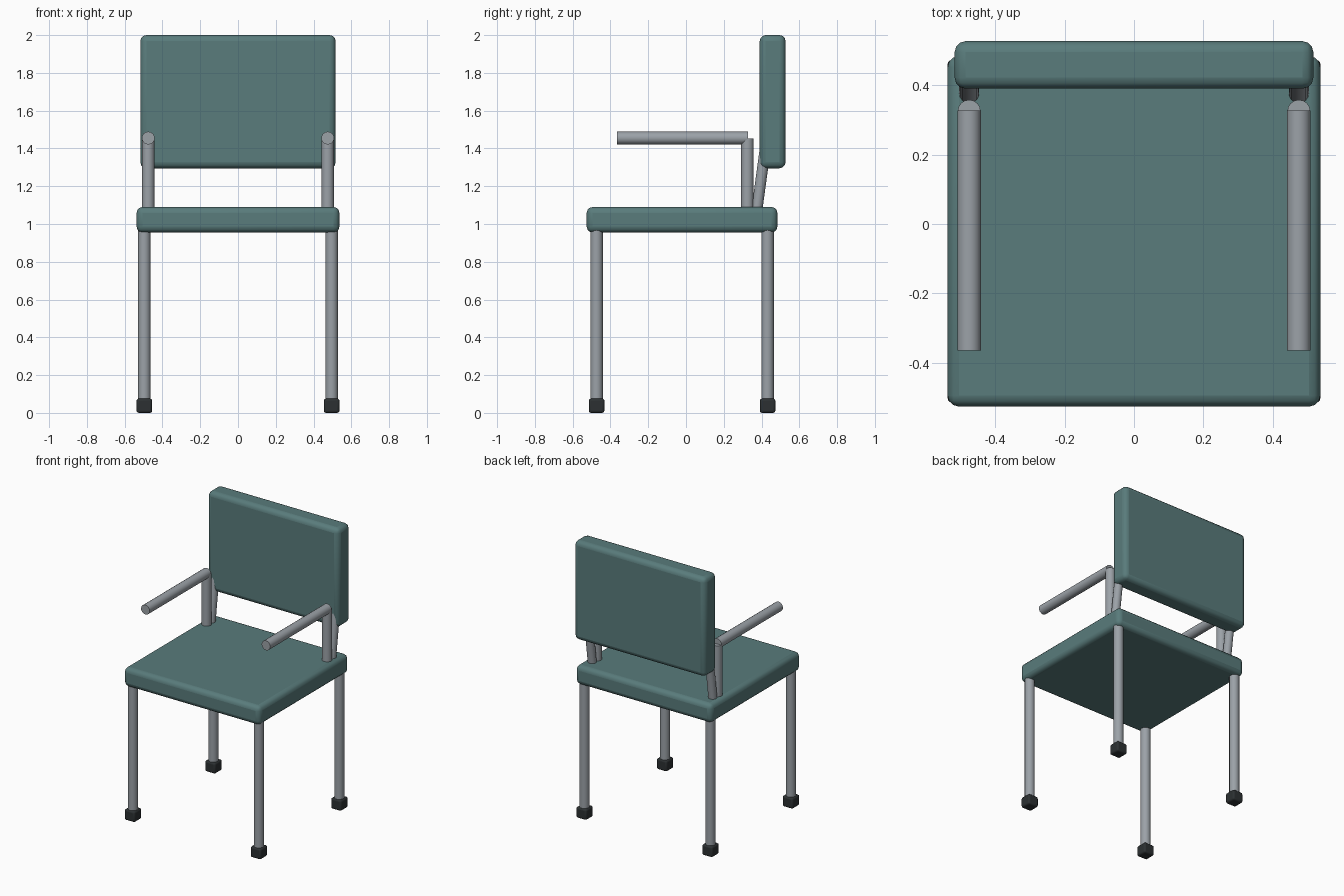
import bpy
from mathutils import Vector

if "Cube" in bpy.data.objects:
    bpy.data.objects.remove(bpy.data.objects["Cube"])


def material(name, color):
    m = bpy.data.materials.new(name)
    m.diffuse_color = (*color, 1)
    m.use_nodes = True
    m.node_tree.nodes["Principled BSDF"].inputs["Base Color"].default_value = m.diffuse_color
    return m


TEAL = material("teal_upholstery", (0.10, 0.20, 0.20))
METAL = material("grey_metal", (0.33, 0.36, 0.39))
RUBBER = material("dark_rubber", (0.025, 0.03, 0.032))


def finish(ob, name, mat):
    ob.name = name
    ob.data.materials.append(mat)
    bpy.ops.object.shade_smooth_by_angle()


def box(name, lo, hi, bevel, mat):
    """Rounded box between two corners."""
    lo, hi = Vector(lo), Vector(hi)
    bpy.ops.mesh.primitive_cube_add(size=1, location=(lo + hi) / 2)
    ob = bpy.context.object
    ob.scale = hi - lo
    bpy.ops.object.transform_apply(location=False, rotation=False, scale=True)
    finish(ob, name, mat)
    mod = ob.modifiers.new("rounding", "BEVEL")
    mod.width, mod.segments = bevel, 3
    bpy.ops.object.modifier_apply(modifier=mod.name)
    bpy.ops.object.shade_smooth_by_angle()


def tube(name, a, b, radius, mat=METAL):
    """Round bar from point a to point b."""
    a, b = Vector(a), Vector(b)
    d = b - a
    bpy.ops.mesh.primitive_cylinder_add(vertices=16, radius=radius, depth=d.length,
                                        location=(a + b) / 2)
    ob = bpy.context.object
    ob.rotation_euler = d.to_track_quat("Z", "Y").to_euler()
    finish(ob, name, mat)


# Cushions
box("seat", (-0.537, -0.526, 0.955), (0.537, 0.484, 1.09), 0.032, TEAL)
box("backrest", (-0.517, 0.39, 1.295), (0.517, 0.527, 2.0), 0.032, TEAL)

for side, s in (("left", -1), ("right", 1)):
    # Legs with rubber feet
    for place, y in (("front", -0.473), ("back", 0.432)):
        x = 0.496 * s
        tube(f"{place}_{side}_leg", (x, y, 0.05), (x, y, 0.97), 0.033)
        box(f"{place}_{side}_foot", (x - 0.041, y - 0.041, 0), (x + 0.041, y + 0.041, 0.076),
            0.012, RUBBER)

    # Armrest, its post, and the slanted backrest support
    x = 0.475 * s
    tube(f"{side}_armrest", (x, -0.364, 1.455), (x, 0.327, 1.455), 0.034)
    tube(f"{side}_arm_post", (x, 0.325, 1.06), (x, 0.325, 1.452), 0.033)
    tube(f"{side}_back_support", (x, 0.372, 1.05), (x, 0.421, 1.41), 0.029)
